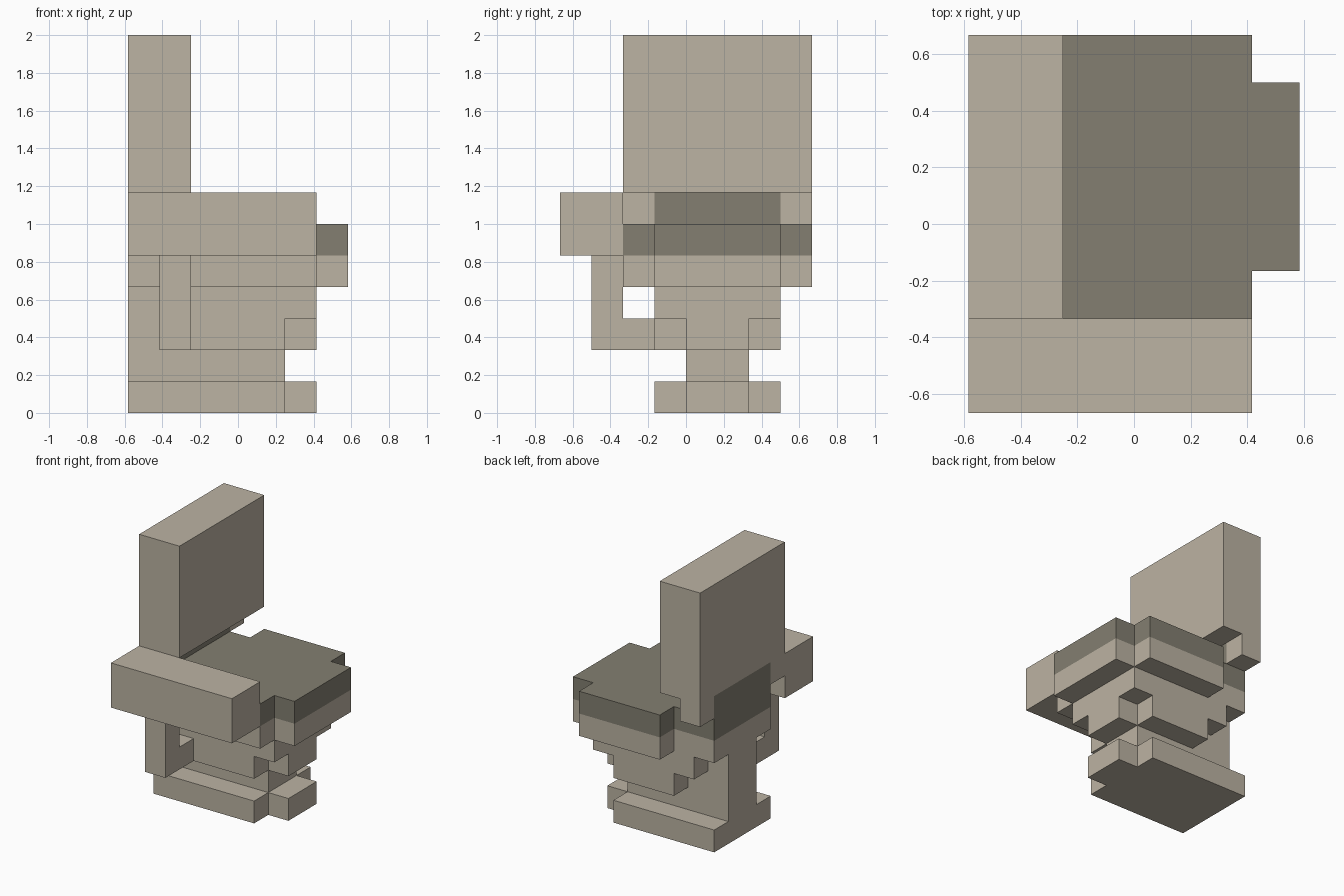
import bpy
import bmesh

cube = bpy.data.objects.get("Cube")
if cube:
    bpy.data.objects.remove(cube, do_unlink=True)

U = 1 / 6  # one block of the grid


def material(name, rgb):
    m = bpy.data.materials.new(name)
    m.use_nodes = True
    m.diffuse_color = (*rgb, 1)
    m.node_tree.nodes["Principled BSDF"].inputs["Base Color"].default_value = (*rgb, 1)
    return m


STONE = material("pale stone", (0.503, 0.451, 0.366))
DARK = material("dark stone", (0.227, 0.212, 0.165))


def slab(name, x, y, z, mat=STONE, back=0, front=0):
    """Extrude a rectangle, in blocks, with its corners notched one block
    in y and `back` / `front` blocks in x."""
    (x0, x1), (y0, y1), (z0, z1) = x, y, z
    outline = []
    for px, py, dx, dy in ((x0, y0, back, 1), (x1, y0, -front, 1),
                           (x1, y1, -front, -1), (x0, y1, back, -1)):
        if dx == 0:
            corner = [(px, py)]
        else:
            corner = [(px, py + dy), (px + dx, py + dy), (px + dx, py)]
            if dx * dy < 0:  # keep the outline running anticlockwise
                corner.reverse()
        outline += corner
    bm = bmesh.new()
    verts = [bm.verts.new(((a - 3.5) * U, (b - 4) * U, z0 * U)) for a, b in outline]
    base = bm.faces.new(verts)
    top = bmesh.ops.extrude_face_region(bm, geom=[base])["geom"]
    bmesh.ops.translate(bm, vec=(0, 0, (z1 - z0) * U),
                        verts=[v for v in top if isinstance(v, bmesh.types.BMVert)])
    bmesh.ops.recalc_face_normals(bm, faces=bm.faces)
    me = bpy.data.meshes.new(name)
    bm.to_mesh(me)
    bm.free()
    me.materials.append(mat)
    ob = bpy.data.objects.new(name, me)
    bpy.context.collection.objects.link(ob)
    return ob


# Pedestal and stepped bowl
slab("base", (0, 6), (3, 7), (0, 1), front=1)
slab("stem", (0, 5), (4, 6), (1, 2))
slab("bowl_lower", (0, 6), (3, 7), (2, 3), back=2, front=1)
slab("bowl_upper", (0, 6), (3, 7), (3, 4), back=1)
slab("bowl_rim", (0, 7), (2, 8), (4, 5), back=2, front=1)

# Seat and hinge
slab("seat", (0, 7), (2, 8), (5, 6), DARK, back=2, front=1)
slab("hinge", (0, 1), (3, 7), (6, 7), DARK)

# Upright back panel on two brackets
slab("back_panel", (0, 2), (2, 8), (7, 12))
for side, y in (("right", 2), ("left", 7)):
    slab(f"bracket_{side}", (0, 1), (y, y + 1), (6, 7))

# Side box with its elbow support
slab("side_box", (0, 6), (0, 2), (5, 7))
slab("support_post", (1, 2), (1, 2), (2, 5))
slab("support_arm", (1, 2), (2, 4), (2, 3))
